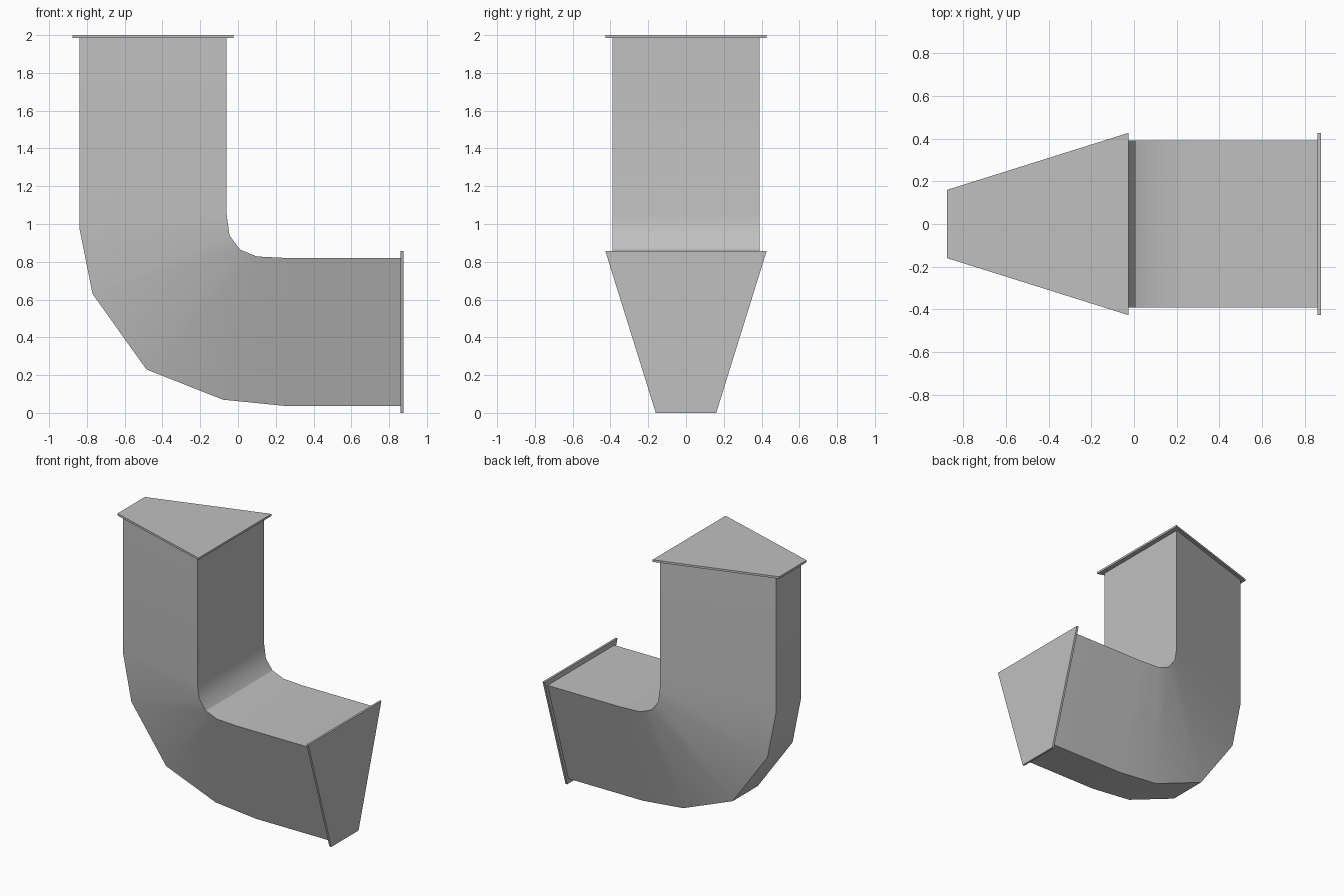
import bpy
import bmesh
import math

if "Cube" in bpy.data.objects:
    bpy.data.objects.remove(bpy.data.objects["Cube"], do_unlink=True)

grey = bpy.data.materials.new("sheet metal grey")
grey.use_nodes = True
colour = (0.53, 0.53, 0.53, 1)
grey.diffuse_color = colour
grey.node_tree.nodes["Principled BSDF"].inputs["Base Color"].default_value = colour


def loft(name, inner, outer, inner_half, outer_half):
    """Skin a trapezoid section along paired inner and outer (x, z) paths."""
    bm = bmesh.new()
    rings = []
    for (xi, zi), (xo, zo) in zip(inner, outer):
        corners = [(xi, -inner_half, zi), (xi, inner_half, zi),
                   (xo, outer_half, zo), (xo, -outer_half, zo)]
        rings.append([bm.verts.new(c) for c in corners])
    for a, b in zip(rings, rings[1:]):
        for i in range(4):
            j = (i + 1) % 4
            bm.faces.new((a[i], a[j], b[j], b[i]))
    bm.faces.new(rings[0])
    bm.faces.new(rings[-1])
    bmesh.ops.recalc_face_normals(bm, faces=bm.faces)
    mesh = bpy.data.meshes.new(name)
    bm.to_mesh(mesh)
    bm.free()
    mesh.materials.append(grey)
    obj = bpy.data.objects.new(name, mesh)
    bpy.context.collection.objects.link(obj)
    return obj


# Elbow duct: tight bend on the wide side, broad bend on the narrow side
inner_path = [(-0.06, 1.985), (-0.06, 1.05), (-0.045, 0.94), (0.01, 0.865),
              (0.10, 0.828), (0.26, 0.82), (0.86, 0.82)]
outer_path = [(-0.84, 1.985), (-0.84, 0.98), (-0.77, 0.63), (-0.485, 0.23),
              (-0.08, 0.07), (0.25, 0.037), (0.86, 0.037)]
duct = loft("elbow_duct", inner_path, outer_path, 0.39, 0.147)

# Thin end flanges
loft("top_flange", [(-0.025, 1.985), (-0.025, 2)],
     [(-0.875, 1.985), (-0.875, 2)], 0.427, 0.16)
loft("side_flange", [(0.86, 0.857), (0.875, 0.857)],
     [(0.86, 0), (0.875, 0)], 0.427, 0.16)

# Soft shading around the bend, crisp corner edges
bpy.ops.object.select_all(action="DESELECT")
duct.select_set(True)
bpy.context.view_layer.objects.active = duct
bpy.ops.object.shade_smooth_by_angle(angle=math.radians(31))
